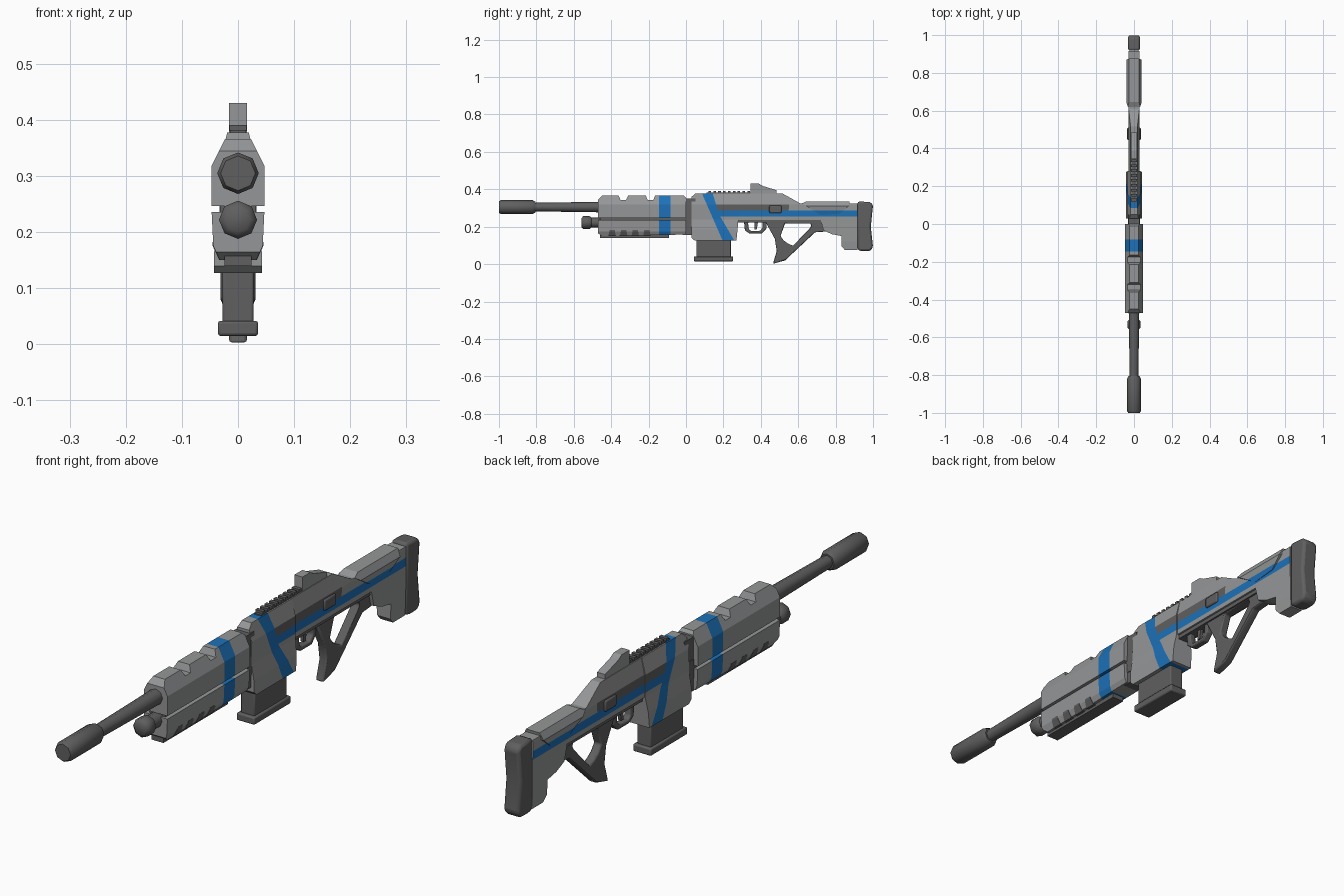
import bpy, bmesh, math
from mathutils import Vector

if "Cube" in bpy.data.objects:
    bpy.data.objects.remove(bpy.data.objects["Cube"])


def material(name, rgb):
    m = bpy.data.materials.new(name)
    m.diffuse_color = (*rgb, 1)
    m.use_nodes = True
    m.node_tree.nodes["Principled BSDF"].inputs["Base Color"].default_value = m.diffuse_color
    return m


LIGHT = material("light_grey", (0.30, 0.305, 0.31))
DARK = material("dark_grey", (0.115, 0.115, 0.115))
BLUE = material("blue", (0.012, 0.165, 0.48))


def lerp_table(table, t):
    for (a, va), (b, vb) in zip(table, table[1:]):
        if t <= b:
            k = max(0, (t - a) / (b - a))
            return va + (vb - va) * k
    return table[-1][1]


def finish(name, bm, mats, bevel=0, smooth=None):
    bmesh.ops.recalc_face_normals(bm, faces=bm.faces)
    me = bpy.data.meshes.new(name)
    bm.to_mesh(me)
    bm.free()
    for m in mats:
        me.materials.append(m)
    ob = bpy.data.objects.new(name, me)
    bpy.context.collection.objects.link(ob)
    if bevel:
        mod = ob.modifiers.new("bevel", "BEVEL")
        mod.width, mod.segments, mod.limit_method = bevel, 2, "ANGLE"
    if smooth:
        bpy.ops.object.select_all(action="DESELECT")
        ob.select_set(True)
        bpy.context.view_layer.objects.active = ob
        bpy.ops.object.shade_smooth_by_angle(angle=math.radians(smooth))
    return ob


def prism(name, pts, width, mats=(LIGHT,), cuts=(), rule=None, bevel=0):
    """Side profile (y, z) with a half width per height; cuts are line pairs in (y, z)."""
    if not isinstance(width, (list, tuple)):
        width = [(-1, width), (2, width)]
    bm = bmesh.new()
    sides = [[bm.verts.new((s, y, z)) for y, z in pts] for s in (-1, 1)]
    bm.faces.new(sides[0])
    bm.faces.new(sides[1])
    n = len(pts)
    for i in range(n):
        j = (i + 1) % n
        bm.faces.new((sides[0][i], sides[0][j], sides[1][j], sides[1][i]))
    bm.normal_update()
    lines = [((0, z), (1, z)) for z, _ in width] + list(cuts)
    for (y0, z0), (y1, z1) in lines:
        bmesh.ops.bisect_plane(bm, geom=bm.verts[:] + bm.edges[:] + bm.faces[:], dist=1e-5,
                               plane_co=(0, y0, z0), plane_no=Vector((0, z0 - z1, y1 - y0)).normalized())
    for v in bm.verts:
        v.co.x = math.copysign(lerp_table(width, v.co.z), v.co.x)
    if rule:
        for f in bm.faces:
            c = f.calc_center_median()
            f.material_index = rule(c.x, c.y, c.z)
    return finish(name, bm, mats, bevel, 30 if bevel else None)


def box(name, y0, y1, z0, z1, w, mat=DARK, bevel=0):
    return prism(name, [(y0, z0), (y1, z0), (y1, z1), (y0, z1)], w, (mat,), bevel=bevel)


def ring(name, outer, inner, w, mat):
    """Open frame between two side loops of equal length."""
    bm = bmesh.new()
    o, i = [[[bm.verts.new((s * w, y, z)) for y, z in loop] for s in (-1, 1)] for loop in (outer, inner)]
    n = len(outer)
    for k in range(n):
        j = (k + 1) % n
        for a, b in ((o[0], o[1]), (o[1], i[1]), (i[1], i[0]), (i[0], o[0])):
            bm.faces.new((a[k], a[j], b[j], b[k]))
    return finish(name, bm, (mat,), 0.005, 40)


def lathe(name, z, stations, mat=DARK, sides=8):
    """Round part along y from (y, radius) stations."""
    bm = bmesh.new()
    loops = [[bm.verts.new((r * math.sin(2 * math.pi * k / sides), y, z + r * math.cos(2 * math.pi * k / sides)))
              for k in range(sides)] for y, r in stations]
    for a, b in zip(loops, loops[1:]):
        for k in range(sides):
            bm.faces.new((a[k], a[(k + 1) % sides], b[(k + 1) % sides], b[k]))
    bm.faces.new(loops[0])
    bm.faces.new(loops[-1])
    return finish(name, bm, (mat,), 0, 50)


# Barrel group
lathe("muzzle", 0.305, [(-1, 0.031), (-0.99, 0.037), (-0.82, 0.037), (-0.805, 0.029)])
lathe("barrel", 0.305, [(-0.81, 0.023), (-0.46, 0.028)])
lathe("lower_tube", 0.222, [(-0.53, 0.026), (-0.46, 0.026)])
lathe("tube_cap", 0.222, [(-0.56, 0.022), (-0.55, 0.034), (-0.515, 0.034), (-0.505, 0.026)])

# Handguards with a blue band
band_cuts = [((y, 0), (y, 1)) for y in (-0.145, -0.083)]


def band(x, y, z):
    return 1 if -0.145 < y < -0.083 else 0


prism("upper_handguard",
      [(-0.47, 0.247), (0, 0.247), (0, 0.355), (-0.01, 0.366), (-0.165, 0.366), (-0.175, 0.343),
       (-0.205, 0.343), (-0.215, 0.366), (-0.31, 0.366), (-0.32, 0.343), (-0.35, 0.343),
       (-0.36, 0.366), (-0.45, 0.366), (-0.47, 0.345)],
      [(0.247, 0.047), (0.318, 0.047), (0.368, 0.022)], (LIGHT, BLUE), band_cuts, band)
prism("lower_handguard",
      [(-0.47, 0.236), (0, 0.236), (0, 0.158), (-0.45, 0.15), (-0.47, 0.165)],
      [(0.145, 0.03), (0.175, 0.044), (0.236, 0.047)], (LIGHT, BLUE), band_cuts, band)
box("handguard_core", -0.46, 0.05, 0.2, 0.27, 0.032)
box("front_collar", -0.02, 0.05, 0.155, 0.35, 0.03)
box("under_rail", -0.46, -0.09, 0.14, 0.16, 0.024)
for k in range(4):
    y = -0.395 + 0.062 * k
    prism(f"vent_{k + 1}", [(y - 0.02, 0.15), (y + 0.02, 0.15), (y + 0.014, 0.182), (y - 0.014, 0.182)],
          [(0.145, 0.031), (0.175, 0.045), (0.2, 0.046)], (DARK,))

# Receiver and stock with diagonal and long stripes
LEFT = [(0.128, 0.195), (0.267, 0.134), (0.39, 0.08)]
RIGHT = [(0.128, 0.257), (0.267, 0.176), (0.39, 0.139)]
stripe_cuts = [((a[1], a[0]), (b[1], b[0])) for t in (LEFT, RIGHT) for a, b in zip(t, t[1:])]
stripe_cuts += [((0, z), (1, z)) for z in (0.255, 0.267, 0.286, 0.32)] + [((0.52, 0), (0.55, 0.3))]


def stripes(x, y, z):
    if lerp_table(LEFT, z) < y < lerp_table(RIGHT, z):
        return 1
    if abs(x) > 0.01 and y > 0.15:
        if 0.255 < z < 0.286:
            return 1
        if 0.286 < z < 0.32 and y < 0.53:
            return 2
    return 0


striped = (LIGHT, BLUE, DARK)
prism("receiver_front",
      [(0.03, 0.14), (0.045, 0.127), (0.27, 0.127), (0.28, 0.235), (0.28, 0.378), (0.05, 0.378), (0.03, 0.36)],
      [(0.125, 0.043), (0.185, 0.042), (0.238, 0.033), (0.32, 0.034), (0.378, 0.019)],
      striped, stripe_cuts, stripes)
prism("receiver_rear_and_stock",
      [(0.275, 0.237), (0.72, 0.237), (0.735, 0.18), (0.78, 0.16), (0.832, 0.15), (0.832, 0.095), (0.85, 0.075),
       (0.917, 0.075), (0.917, 0.325), (0.61, 0.325), (0.515, 0.378), (0.275, 0.378)],
      [(0.07, 0.024), (0.12, 0.028), (0.318, 0.03), (0.378, 0.018)], striped, stripe_cuts, stripes)
prism("cheek_pad",
      [(0.62, 0.325), (0.645, 0.336), (0.875, 0.336), (0.87, 0.31), (0.82, 0.27), (0.72, 0.262)],
      [(0.255, 0.029), (0.31, 0.04), (0.336, 0.027)], striped, stripe_cuts, stripes)
prism("butt_pad",
      [(0.918, 0.075), (0.94, 0.07), (0.985, 0.07), (1, 0.09), (0.988, 0.2), (1, 0.315), (0.985, 0.332),
       (0.918, 0.335)], 0.031, (DARK,), bevel=0.01)
box("lower_frame", 0.27, 0.73, 0.222, 0.24, 0.022)
box("ejection_button", 0.445, 0.51, 0.273, 0.313, 0.036, bevel=0.005)

# Top rail and rear sight
box("top_rail", 0.11, 0.36, 0.37, 0.382, 0.014)
for k in range(9):
    box(f"rail_tooth_{k + 1}", 0.12 + 0.026 * k, 0.134 + 0.026 * k, 0.38, 0.391, 0.015)
prism("rear_sight", [(0.345, 0.372), (0.345, 0.43), (0.39, 0.43), (0.41, 0.418), (0.485, 0.395), (0.485, 0.372)],
      0.016, (LIGHT,))

# Magazine
box("magazine", 0.055, 0.24, 0.035, 0.135, 0.028, bevel=0.004)
box("magazine_base", 0.042, 0.252, 0.015, 0.042, 0.036, bevel=0.005)

# Trigger and open grip
ring("trigger_guard", [(0.31, 0.23), (0.315, 0.18), (0.34, 0.163), (0.405, 0.163), (0.43, 0.19), (0.43, 0.23)],
     [(0.332, 0.222), (0.335, 0.188), (0.345, 0.178), (0.395, 0.178), (0.41, 0.195), (0.41, 0.222)], 0.013, DARK)
prism("trigger", [(0.365, 0.225), (0.385, 0.225), (0.378, 0.185), (0.366, 0.185)], 0.006, (DARK,))
ring("grip",
     [(0.42, 0.235), (0.475, 0.135), (0.485, 0.07), (0.465, 0.002), (0.53, 0.02), (0.69, 0.17), (0.76, 0.175),
      (0.76, 0.235)],
     [(0.53, 0.218), (0.505, 0.15), (0.522, 0.127), (0.545, 0.11), (0.572, 0.098), (0.66, 0.19), (0.67, 0.205),
      (0.665, 0.218)], 0.016, DARK)
